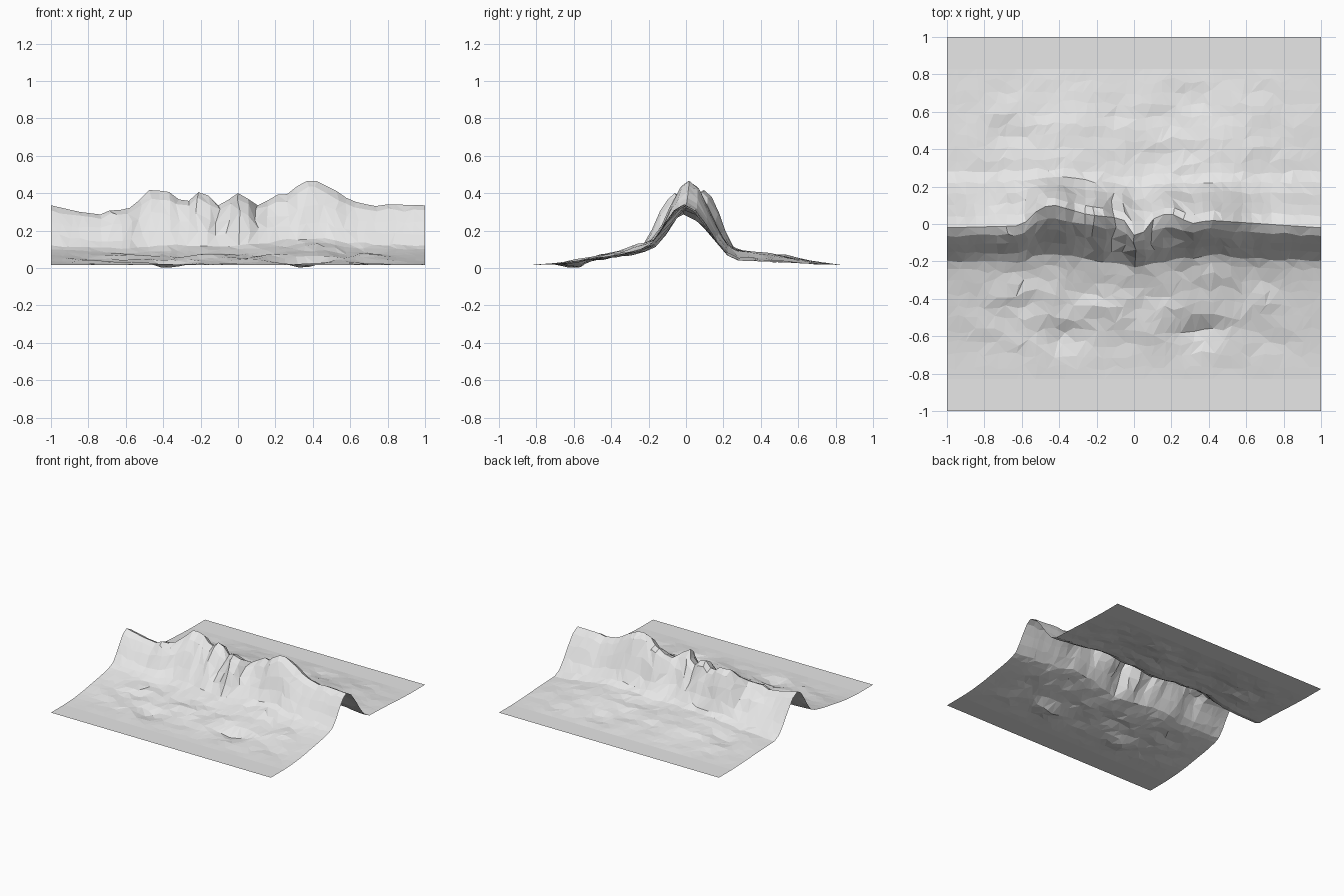
import bpy, math, random
from mathutils import Vector, noise

if "Cube" in bpy.data.objects:
    bpy.data.objects.remove(bpy.data.objects["Cube"])

random.seed(4)
EDGE = 0.024


def lerp_table(pts, x):
    """Piecewise linear lookup."""
    if x <= pts[0][0]:
        return pts[0][1]
    for (x0, y0), (x1, y1) in zip(pts, pts[1:]):
        if x <= x1:
            return y0 + (y1 - y0) * (x - x0) / (x1 - x0)
    return pts[-1][1]


# ridge line: height and sideways wander along x
crest_z = [(-1, .335), (-.85, .30), (-.73, .285), (-.67, .315), (-.6, .305), (-.53, .36),
           (-.47, .42), (-.36, .405), (-.28, .335), (-.23, .405), (-.17, .405), (-.12, .33),
           (-.07, .345), (-.02, .4), (.03, .4), (.08, .335), (.13, .335), (.19, .39),
           (.27, .395), (.33, .45), (.38, .47), (.42, .465), (.53, .41), (.6, .36),
           (.73, .33), (.8, .34), (1, .335)]
crest_y = [(-1, -.02), (-.6, -.01), (-.5, .09), (-.42, .1), (-.25, .05), (-.06, .03),
           (0, -.06), (.06, -.04), (.12, .05), (.22, .05), (.3, .0), (.4, .02), (1, -.02)]
# foot of the steep slopes
front_y = [(-1, -.24), (-.6, -.25), (-.5, -.22), (-.1, -.27), (.12, -.27), (.45, -.2),
           (.55, -.23), (1, -.24)]
front_z = [(-1, .1), (-.6, .085), (0, .1), (.25, .12), (.45, .14), (.6, .105), (1, .1)]
back_y = [(-1, .28), (-.4, .29), (0, .25), (.4, .27), (1, .28)]
back_z = [(-1, .045), (-.7, .06), (-.4, .095), (.1, .08), (.5, .1), (.75, .065), (1, .045)]
# apron fall-off from foot (1) to flat border (0)
front_apron = [(0, 1), (.15, .72), (.35, .5), (.6, .2), (.8, .06), (1, 0)]
back_apron = [(0, 1), (.2, .85), (.45, .6), (.7, .25), (1, 0)]


def place(x, t):
    """t: -3 front border, -2 flat limit, -1 foot, 0 crest, 1 foot, 2 limit, 3 border."""
    a, s = abs(t), (-1 if t < 0 else 1)
    cy, cz = lerp_table(crest_y, x), lerp_table(crest_z, x)
    fy = lerp_table(front_y if s < 0 else back_y, x)
    fz = lerp_table(front_z if s < 0 else back_z, x)
    fade = min(1, (1 - abs(x)) * 3)
    if a >= 2:
        return Vector((x, s * (.83 + .17 * (a - 2)), EDGE))
    if a <= 1:
        y = cy + (fy - cy) * a
        z = fz + (cz - fz) * (.5 + .5 * math.cos(math.pi * a ** .95))
        rough = .03 * math.sin(math.pi * a)
    else:
        y = fy + (s * .83 - fy) * (a - 1)
        z = EDGE + (fz - EDGE) * lerp_table(front_apron if s < 0 else back_apron, a - 1)
        rough = .02 * math.sin(math.pi * (.2 + .8 * (a - 1)))
    z += rough * fade * noise.noise(Vector((x * 5, y * 10, 3.1)))
    # small hollows in the low ground
    for hx, hy, d in ((.36, -.58, .04), (-.4, -.6, .03), (.3, .66, .02)):
        z -= d * math.exp(-((x - hx) / .1) ** 2 - ((y - hy) / .06) ** 2)
    return Vector((x, y, max(z, 0)))


# rows run along the ridge so the crest and both feet stay crisp
rows = ([-3] + [-2 + i / 9 for i in range(9)] + [-1 + i / 5 for i in range(5)] + [0]
        + [(i + 1) / 5 for i in range(5)] + [1 + (i + 1) / 9 for i in range(9)] + [3])
COLS = 38
verts, faces = [], []
for j, t in enumerate(rows):
    for i in range(COLS + 1):
        x, tt = -1 + 2 * i / COLS, t
        if 0 < i < COLS and abs(t) < 2 and t != 0:
            x += random.uniform(-.016, .016)
            tt += random.uniform(-.03, .03)
        verts.append(place(x, tt))
low = min(v.z for v in verts)
for v in verts:
    v.z -= low * max(0, 1 - v.z / .1)

# irregular triangles
for j in range(len(rows) - 1):
    for i in range(COLS):
        a = j * (COLS + 1) + i
        b, c, d = a + 1, a + COLS + 2, a + COLS + 1
        faces += [(a, b, c), (a, c, d)] if random.random() < .5 else [(a, b, d), (b, c, d)]

mesh = bpy.data.meshes.new("rocky_ridge")
mesh.from_pydata(verts, [], faces)
mesh.update()
stone = bpy.data.materials.new("light grey stone")
stone.diffuse_color = (.8, .8, .8, 1)
stone.use_nodes = True
stone.node_tree.nodes["Principled BSDF"].inputs["Base Color"].default_value = stone.diffuse_color
mesh.materials.append(stone)
bpy.context.collection.objects.link(bpy.data.objects.new("rocky_ridge", mesh))
